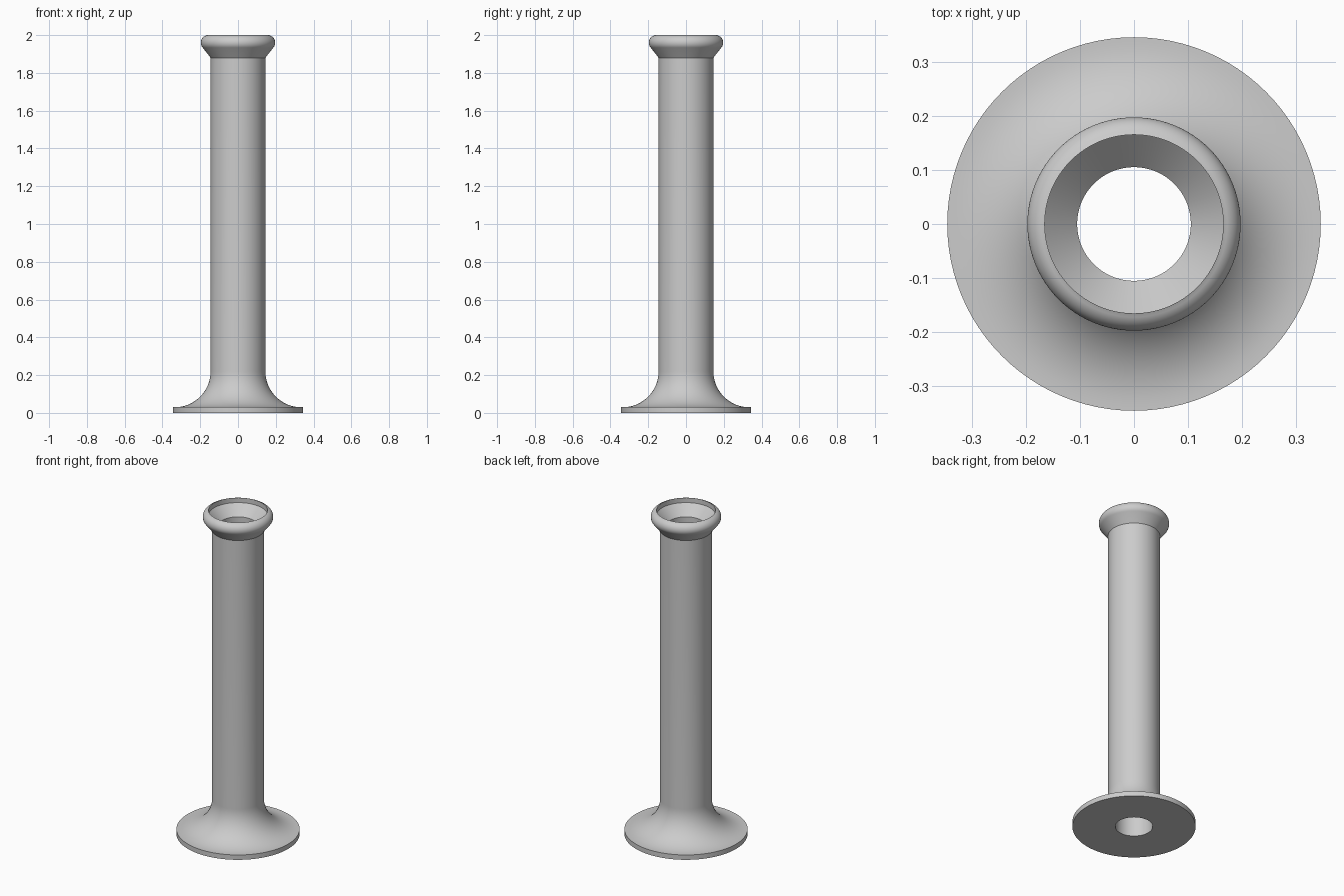
import bpy
import bmesh
import math
from mathutils import Vector

cube = bpy.data.objects.get("Cube")
if cube:
    bpy.data.objects.remove(cube, do_unlink=True)

SEGMENTS = 96
BORE, TUBE, FOOT, MOUTH = 0.105, 0.145, 0.345, 0.165


def arc(cx, cz, radius, start, end, steps):
    """Points (r, z) on a circular arc, angles in degrees."""
    points = []
    for i in range(steps + 1):
        a = math.radians(start + (end - start) * i / steps)
        points.append((cx + radius * math.cos(a), cz + radius * math.sin(a)))
    return points


def revolve(name, profile, material):
    """Spin a closed (r, z) profile around the z axis."""
    bm = bmesh.new()
    verts = [bm.verts.new((r, 0, z)) for r, z in profile]
    edges = [bm.edges.new((a, b)) for a, b in zip(verts, verts[1:] + verts[:1])]
    bmesh.ops.spin(bm, geom=verts + edges, cent=Vector(), axis=(0, 0, 1),
                   angle=math.tau, steps=SEGMENTS, use_merge=True)
    bmesh.ops.remove_doubles(bm, verts=bm.verts, dist=0.00001)
    bmesh.ops.recalc_face_normals(bm, faces=bm.faces)
    mesh = bpy.data.meshes.new(name)
    bm.to_mesh(mesh)
    bm.free()
    mesh.materials.append(material)
    obj = bpy.data.objects.new(name, mesh)
    bpy.context.collection.objects.link(obj)
    bpy.ops.object.select_all(action='DESELECT')
    obj.select_set(True)
    bpy.context.view_layer.objects.active = obj
    bpy.ops.object.shade_smooth_by_angle(angle=math.radians(30))
    return obj


grey = bpy.data.materials.new("plain_grey")
grey.use_nodes = True
colour = (0.6, 0.6, 0.6, 1)
grey.diffuse_color = colour
grey.node_tree.nodes["Principled BSDF"].inputs["Base Color"].default_value = colour

# Foot disc with a concave flare running up into the tube
flare = 0.19
foot = [(BORE, 0), (FOOT, 0), (FOOT, 0.03)]
foot += arc(TUBE + flare, 0.03 + flare, flare, 270, 180, 20)

# Rounded collar above a conical neck
collar = [(TUBE, 1.88)] + arc(0.157, 1.96, 0.04, -45, 75, 16) + [(MOUTH, 2)]

# Short straight mouth, then a countersink down to the bore
mouth = [(MOUTH, 1.97), (BORE, 1.91)]

revolve("flanged_tube", foot + collar + mouth, grey)
